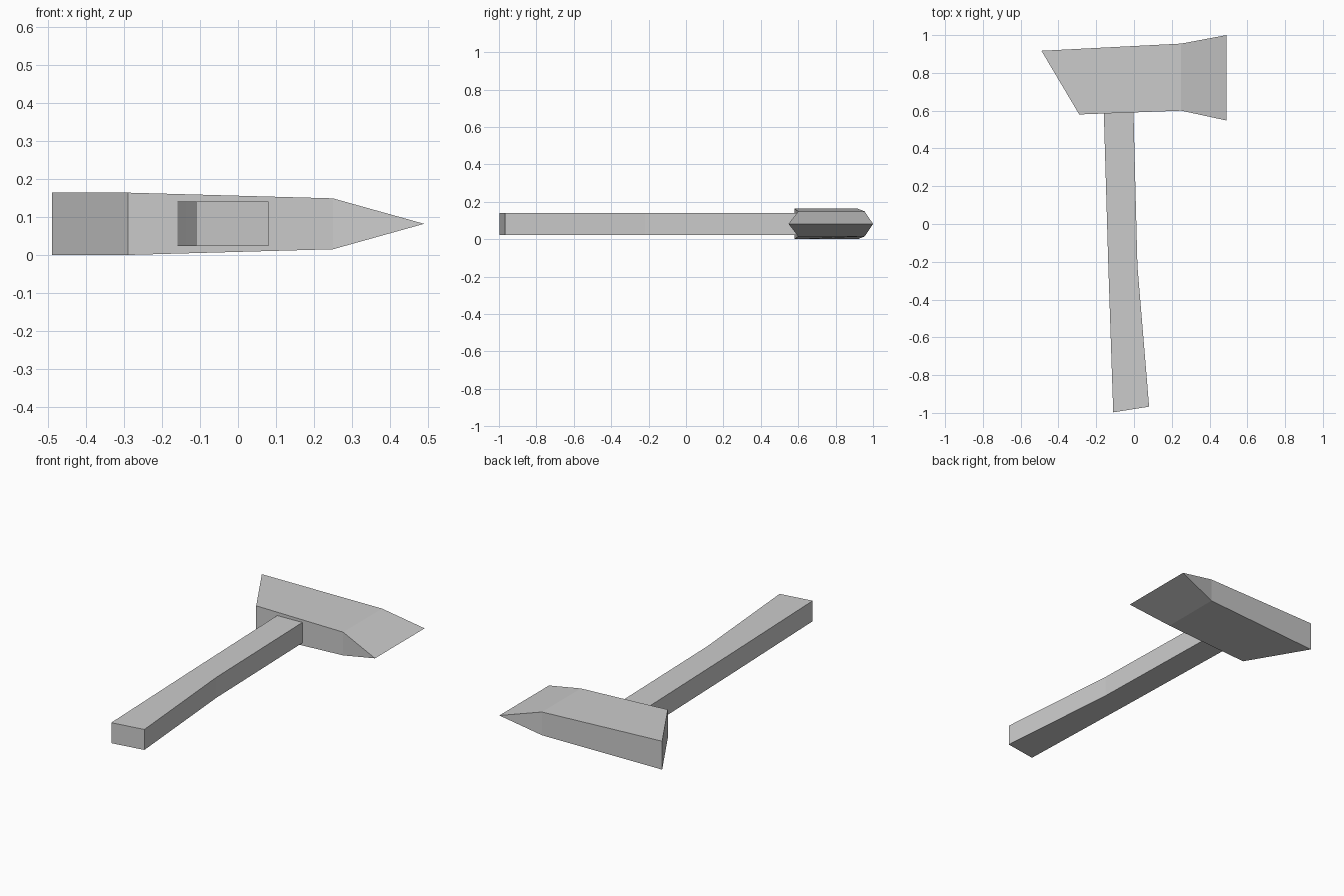
import bpy
import bmesh

cube = bpy.data.objects.get("Cube")
if cube:
    bpy.data.objects.remove(cube, do_unlink=True)

MID_Z = 0.082

grey = bpy.data.materials.new("plain grey")
grey.use_nodes = True
colour = (0.6, 0.6, 0.6, 1)
grey.diffuse_color = colour
grey.node_tree.nodes["Principled BSDF"].inputs["Base Color"].default_value = colour


def loft(name, sections):
    """Join rectangular sections, each two outline points and a half thickness."""
    bm = bmesh.new()
    rings = []
    for a, b, half in sections:
        corners = [(a, -half), (b, -half), (b, half), (a, half)]
        rings.append([bm.verts.new((p[0], p[1], MID_Z + h)) for p, h in corners])
    for r, s in zip(rings, rings[1:]):
        for i in range(4):
            j = (i + 1) % 4
            bm.faces.new((r[i], r[j], s[j], s[i]))
    bm.faces.new(rings[0])
    bm.faces.new(rings[-1])
    # Sections of no thickness close into a sharp edge
    bmesh.ops.remove_doubles(bm, verts=bm.verts[:], dist=0.0001)
    bmesh.ops.recalc_face_normals(bm, faces=bm.faces[:])
    mesh = bpy.data.meshes.new(name)
    bm.to_mesh(mesh)
    bm.free()
    mesh.materials.append(grey)
    obj = bpy.data.objects.new(name, mesh)
    bpy.context.collection.objects.link(obj)
    return obj


# Axe head: slanted poll, cheeks and wedge to the flared cutting edge
loft("axe_head", [
    ((-0.29, 0.58), (-0.49, 0.917), 0.082),
    ((0.25, 0.6), (0.25, 0.955), 0.067),
    ((0.49, 0.548), (0.49, 1.0), 0),
])

# Handle: straight back, front flaring to the slanted butt
loft("handle", [
    ((-0.11, -0.997), (0.08, -0.967), 0.059),
    ((-0.136, -0.22), (0.018, -0.22), 0.059),
    ((-0.16, 0.6), (-0.003, 0.6), 0.059),
])
